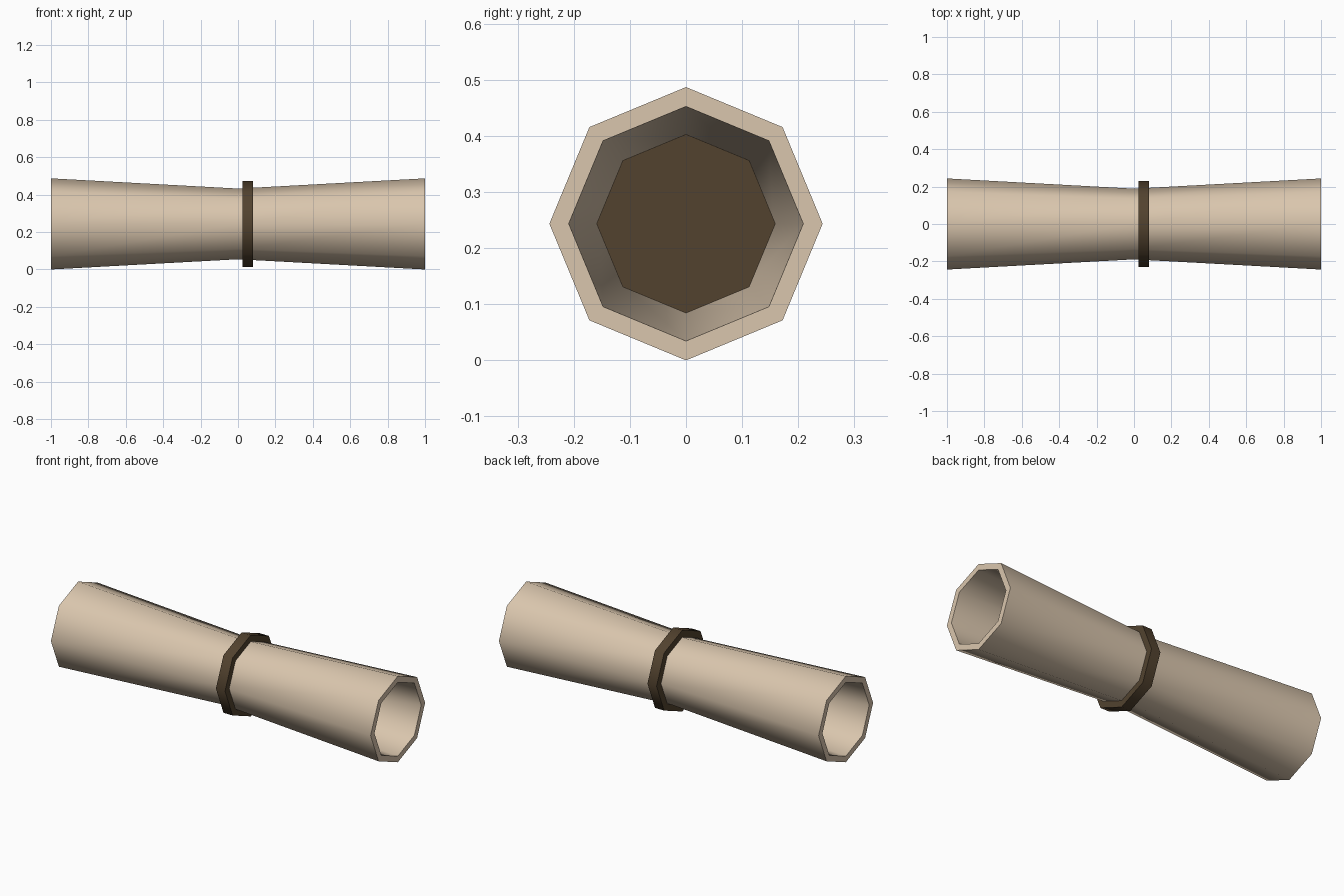
import bpy, bmesh, math

if "Cube" in bpy.data.objects:
    bpy.data.objects.remove(bpy.data.objects["Cube"])

SIDES = 8
CENTRE_Z = 0.2435


def material(name, rgb):
    m = bpy.data.materials.new(name)
    m.diffuse_color = (*rgb, 1)
    m.use_nodes = True
    m.node_tree.nodes["Principled BSDF"].inputs["Base Color"].default_value = m.diffuse_color
    return m


def lathe_x(name, profile, mat, closed):
    """Spin (x, radius) points around the x axis; open profiles get end caps."""
    bm = bmesh.new()
    rings = []
    for x, r in profile:
        rings.append([bm.verts.new((x, r * math.sin(math.tau * i / SIDES),
                                    CENTRE_Z + r * math.cos(math.tau * i / SIDES)))
                      for i in range(SIDES)])
    pairs = list(zip(rings, rings[1:]))
    if closed:
        pairs.append((rings[-1], rings[0]))
    else:
        bm.faces.new(rings[0])
        bm.faces.new(rings[-1])
    for a, b in pairs:
        for i in range(SIDES):
            j = (i + 1) % SIDES
            bm.faces.new((a[i], a[j], b[j], b[i]))
    bmesh.ops.recalc_face_normals(bm, faces=bm.faces)
    me = bpy.data.meshes.new(name)
    bm.to_mesh(me)
    bm.free()
    me.materials.append(mat)
    ob = bpy.data.objects.new(name, me)
    bpy.context.collection.objects.link(ob)
    bpy.ops.object.select_all(action='DESELECT')
    ob.select_set(True)
    bpy.context.view_layer.objects.active = ob
    bpy.ops.object.shade_smooth_by_angle(angle=math.radians(50))
    return ob


tan = material("light tan", (0.70, 0.565, 0.42))
brown = material("dark brown", (0.085, 0.055, 0.028))

# Hollow tube, pinched at the middle and open at both ends
lathe_x("tube", [(-1, 0.2435), (0, 0.189), (1, 0.2435),
                 (1, 0.209), (0, 0.155), (-1, 0.209)], tan, True)

# Solid disc forming the band outside and the partition inside
lathe_x("band_disc", [(0.023, 0.23), (0.08, 0.23)], brown, False)
